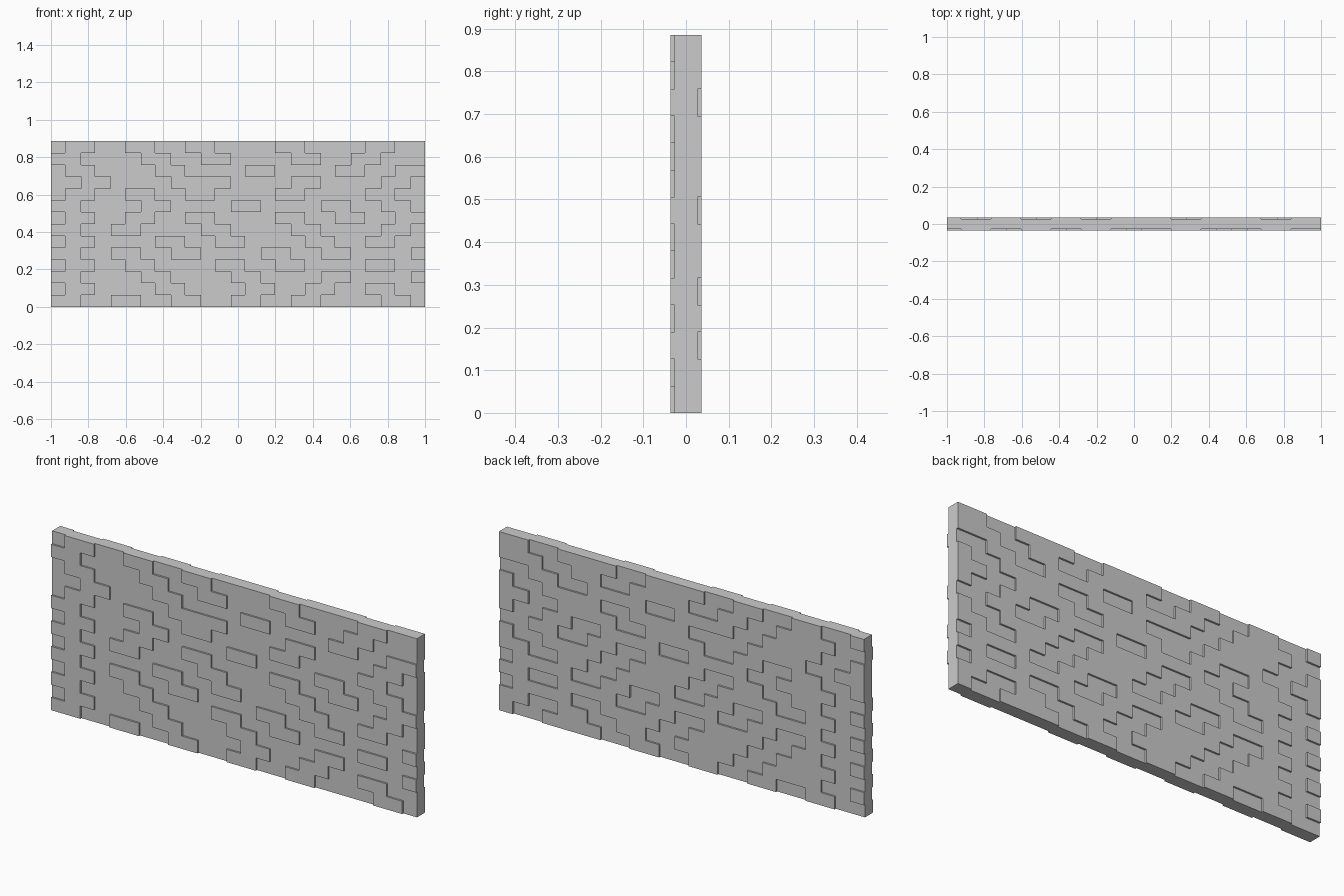
import bpy, bmesh
from mathutils import Matrix, Vector

if "Cube" in bpy.data.objects:
    bpy.data.objects.remove(bpy.data.objects["Cube"])

HEIGHT, ROWS = 0.885, 14
BRICK_L = 0.1604          # brick length
BRICK_H = HEIGHT / ROWS   # course height
BRICK_D = 0.063           # brick depth
STEP = 0.0045             # forward or backward shift

# F = brick set forward, . = brick set back; courses from bottom to top
COURSES = [
    "F.F.F.F.F..F.",
    ".F..F..F.F.F.",
    "F..F..F..F..F",
    ".F.F..F.F..F.",
    "F.F.F..F.F..F",
    ".F..F.F..F.F.",
    "F.F..F..F..F.",
    ".F.F.F..F.F.F",
    "F..F..F..F.F.",
    ".F.F.F..F..F.",
    ".F..FF..F..F.",
    ".F..F..F..F.F",
    "F..F.F..F.F..",
    ".F.F.F..F..F.",
]


def add_brick(bm, x0, x1, z0, y):
    loc = Matrix.Translation(Vector(((x0 + x1) / 2, y, z0 + BRICK_H / 2)))
    size = Matrix.Diagonal((x1 - x0, BRICK_D, BRICK_H, 1))
    bmesh.ops.create_cube(bm, size=1, matrix=loc @ size)


def add_course(row, pattern):
    bm = bmesh.new()
    # Even courses end with the half brick on the right, odd ones on the left
    if row % 2 == 0:
        joints = [-1 + BRICK_L * k for k in range(13)] + [1]
    else:
        joints = [-1] + [1 - BRICK_L * k for k in range(12, -1, -1)]
    for k, mark in enumerate(pattern):
        y = -STEP if mark == "F" else STEP
        add_brick(bm, joints[k], joints[k + 1], row * BRICK_H, y)
    mesh = bpy.data.meshes.new("brick_course")
    bm.to_mesh(mesh)
    bm.free()
    obj = bpy.data.objects.new(f"brick_course_{row + 1}", mesh)
    bpy.context.collection.objects.link(obj)


# Wall of stacked brick courses
for row, pattern in enumerate(COURSES):
    add_course(row, pattern)
